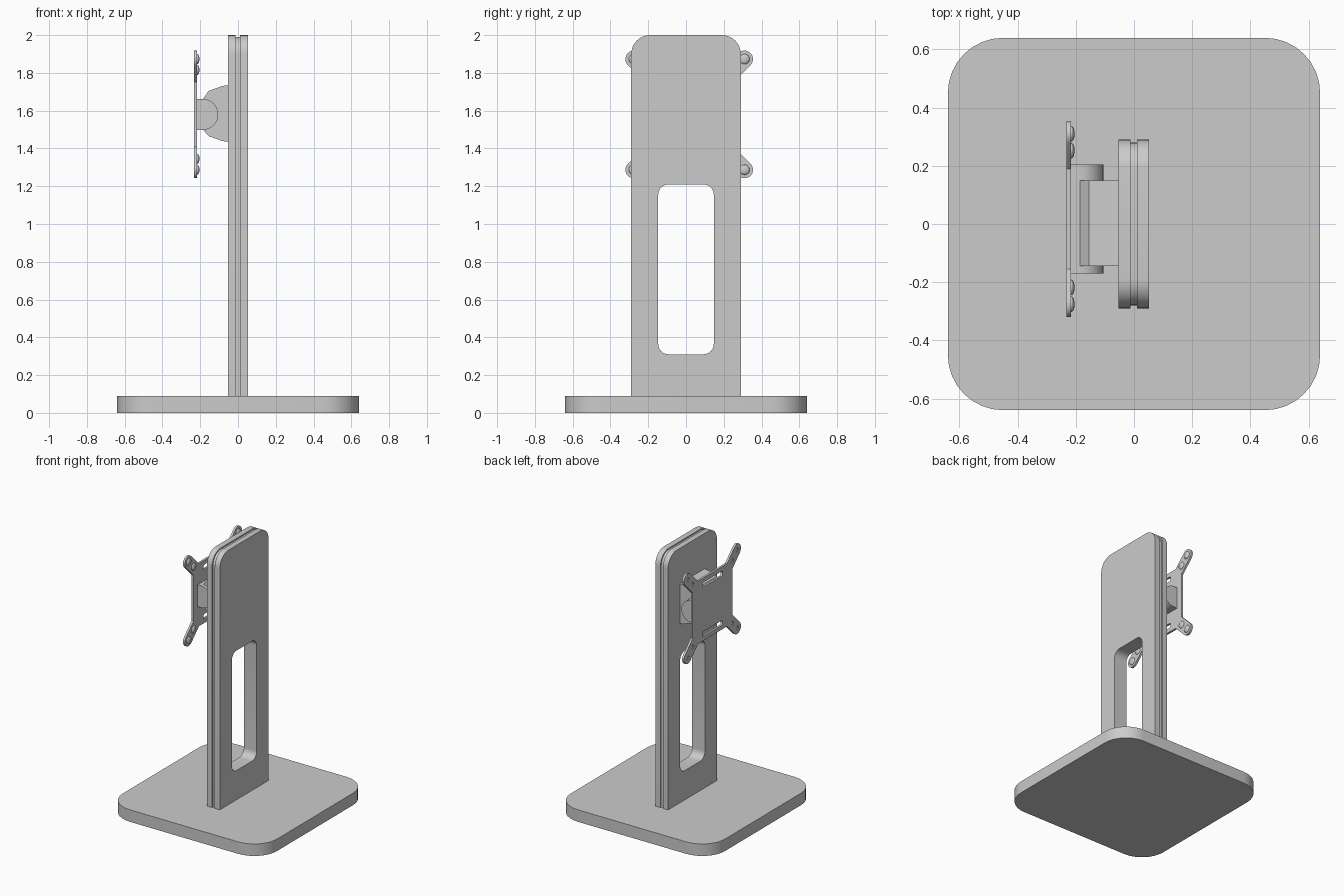
import bpy, bmesh, math
from mathutils import Matrix, Vector

if "Cube" in bpy.data.objects:
    bpy.data.objects.remove(bpy.data.objects["Cube"])

# local (u, v, depth) -> world axes
YZ = Matrix(((0, 0, 1, 0), (1, 0, 0, 0), (0, 1, 0, 0), (0, 0, 0, 1)))
XZ = Matrix(((1, 0, 0, 0), (0, 0, -1, 0), (0, 1, 0, 0), (0, 0, 0, 1)))
XY = Matrix.Identity(4)


def arc(cx, cy, r, a0, a1, n=8):
    return [(cx + r * math.cos(math.radians(a0 + (a1 - a0) * i / n)),
             cy + r * math.sin(math.radians(a0 + (a1 - a0) * i / n))) for i in range(n + 1)]


def rounded(u0, u1, v0, v1, r, n=8, bottom=True):
    """Rectangle with rounded corners; square bottom corners if bottom is False."""
    pts = arc(u1 - r, v1 - r, r, 0, 90, n) + arc(u0 + r, v1 - r, r, 90, 180, n)
    if bottom:
        return pts + arc(u0 + r, v0 + r, r, 180, 270, n) + arc(u1 - r, v0 + r, r, 270, 360, n)
    return pts + [(u0, v0), (u1, v0)]


def smooth(ob):
    bpy.ops.object.select_all(action='DESELECT')
    ob.select_set(True)
    bpy.context.view_layer.objects.active = ob
    bpy.ops.object.shade_smooth_by_angle(angle=math.radians(30))


def prism(name, loops, axes, d0, d1):
    """Extrude an outline (first loop) with holes (other loops) from depth d0 to d1."""
    cu = bpy.data.curves.new(name, 'CURVE')
    cu.dimensions = '2D'
    cu.fill_mode = 'BOTH'
    cu.extrude = (d1 - d0) / 2
    for pts in loops:
        sp = cu.splines.new('POLY')
        sp.points.add(len(pts) - 1)
        for p, (u, v) in zip(sp.points, pts):
            p.co = (u, v, 0, 1)
        sp.use_cyclic_u = True
    ob = bpy.data.objects.new(name, cu)
    bpy.context.collection.objects.link(ob)
    bpy.ops.object.select_all(action='DESELECT')
    ob.select_set(True)
    bpy.context.view_layer.objects.active = ob
    bpy.ops.object.convert(target='MESH')
    ob = bpy.context.view_layer.objects.active
    bm = bmesh.new()
    bm.from_mesh(ob.data)
    bmesh.ops.remove_doubles(bm, verts=bm.verts, dist=1e-5)
    bm.transform(axes @ Matrix.Translation((0, 0, (d0 + d1) / 2)))
    bmesh.ops.recalc_face_normals(bm, faces=bm.faces)
    bm.to_mesh(ob.data)
    bm.free()
    smooth(ob)
    return ob


# Base
prism("base", [rounded(-0.64, 0.64, -0.64, 0.64, 0.19)], XY, 0, 0.09)

# Column: two slabs around a recessed core, with a window through all
window = rounded(-0.147, 0.147, 0.31, 1.21, 0.055)
slab = rounded(-0.29, 0.29, 0.09, 2.0, 0.1, bottom=False)
core = rounded(-0.28, 0.28, 0.09, 1.99, 0.09, bottom=False)
prism("column_slab_front", [slab, window], YZ, -0.054, -0.012)
prism("column_slab_back", [slab, window], YZ, 0.010, 0.052)
prism("column_core", [core, window], YZ, -0.012, 0.010)

# Tilt bracket on the column
bracket = [(-0.054, 1.435), (-0.054, 1.735), (-0.085, 1.73), (-0.155, 1.705),
           (-0.19, 1.655), (-0.19, 1.505), (-0.155, 1.465), (-0.085, 1.44)]
prism("tilt_bracket", [bracket], XZ, -0.15, 0.145)

# Hinge barrel joined to the plate
CY, CZ = 0.017, 1.58
barrel = arc(-0.187, CZ, 0.082, -90, 90, 16) + [(-0.217, CZ + 0.082), (-0.217, CZ - 0.082)]
prism("hinge_barrel", [barrel], XZ, -CY - 0.188, -CY + 0.188)

# Mounting plate: square body with four diagonal arms
S, R, T = 0.235, 0.045, 0.293
quarter = [(S, S - R * math.sqrt(2))] + arc(T, T, R, -45, 135, 10) + [(S - R * math.sqrt(2), S)]
outline = []
for k in range(4):
    rot = Matrix.Rotation(k * math.pi / 2, 2)
    outline += [tuple(rot @ Vector(p)) for p in quarter]
holes = [rounded(-0.12, 0.12, s * 0.185 - 0.018, s * 0.185 + 0.018, 0.0175, 5) for s in (-1, 1)]
spots = [(su * t, sv * t) for su in (-1, 1) for sv in (-1, 1) for t in (S, T)]
holes += [arc(u, v, 0.014, 0, 337.5, 15) for u, v in spots]
loops = [[(u + CY, v + CZ) for u, v in lp] for lp in [outline] + holes]
prism("mounting_plate", loops, YZ, -0.232, -0.216)

# Domed screws on the back of the arms
for u, v in spots:
    bpy.ops.mesh.primitive_uv_sphere_add(segments=16, ring_count=8, radius=1,
                                         location=(-0.216, u + CY, v + CZ))
    ob = bpy.context.object
    ob.name = "plate_screw"
    ob.scale = (0.012, 0.027, 0.027)
    smooth(ob)
